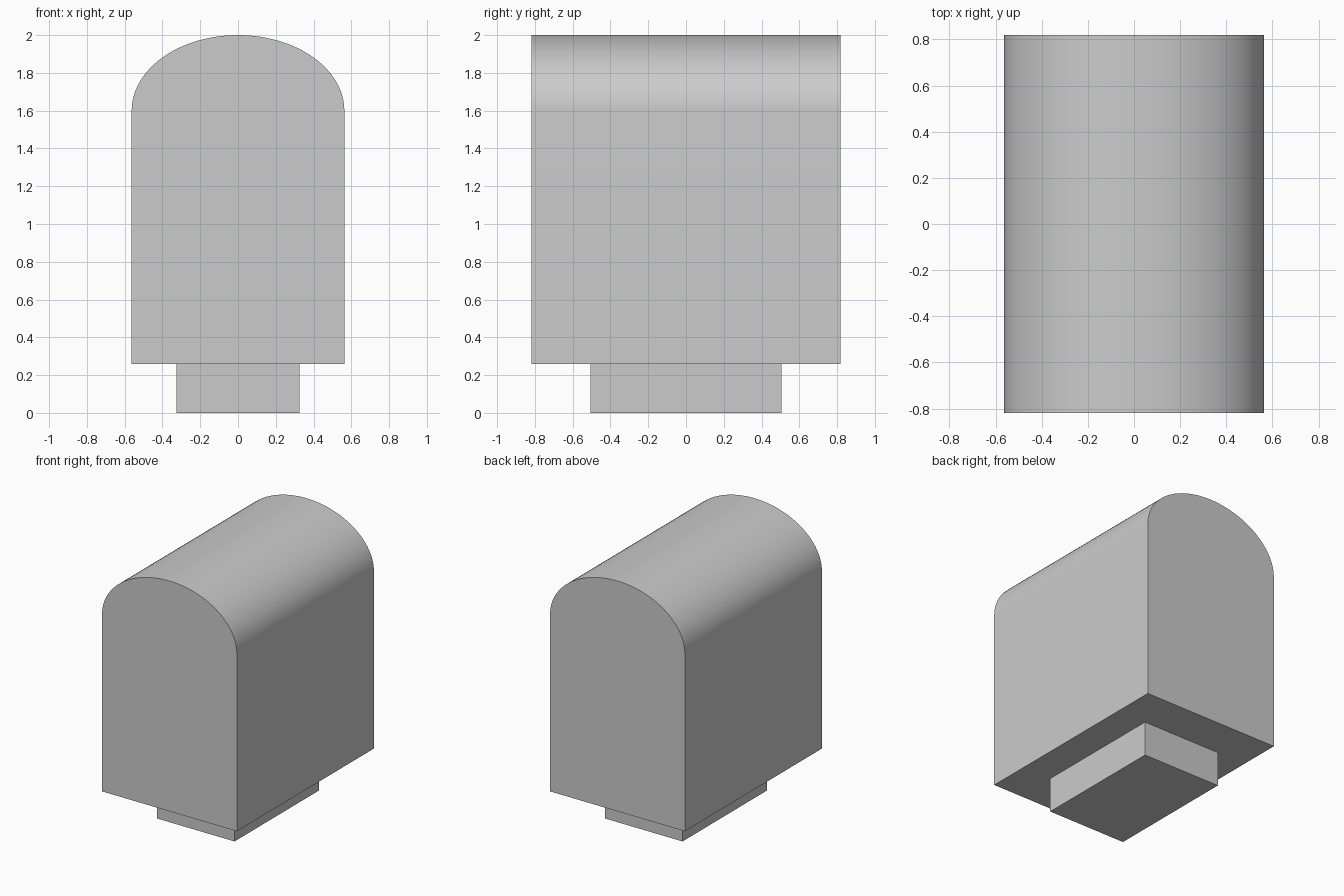
import bpy, bmesh
from math import cos, sin, pi, radians

cube = bpy.data.objects.get("Cube")
if cube:
    bpy.data.objects.remove(cube, do_unlink=True)

HALF_W, HALF_D = 0.563, 0.818
BODY_Z, SPRING_Z, TOP_Z = 0.26, 1.6, 2.0
ARCH_STEPS = 48


def extruded(name, profile, half_depth):
    """Extrude an x-z profile from front to back."""
    bm = bmesh.new()
    face = bm.faces.new([bm.verts.new((x, -half_depth, z)) for x, z in profile])
    swept = bmesh.ops.extrude_face_region(bm, geom=[face])["geom"]
    bmesh.ops.translate(bm, vec=(0, 2 * half_depth, 0),
                        verts=[v for v in swept if isinstance(v, bmesh.types.BMVert)])
    bmesh.ops.recalc_face_normals(bm, faces=bm.faces)
    mesh = bpy.data.meshes.new(name)
    bm.to_mesh(mesh)
    bm.free()
    obj = bpy.data.objects.new(name, mesh)
    bpy.context.collection.objects.link(obj)
    return obj


# Body: straight walls under a half-ellipse roof
arch = [(HALF_W * cos(pi * i / ARCH_STEPS),
         SPRING_Z + (TOP_Z - SPRING_Z) * sin(pi * i / ARCH_STEPS))
        for i in range(ARCH_STEPS + 1)]
body = extruded("arched_body",
                [(-HALF_W, BODY_Z), (HALF_W, BODY_Z)] + arch, HALF_D)

# Base: narrower plinth block
w = 0.325
base = extruded("base_block", [(-w, 0), (w, 0), (w, BODY_Z), (-w, BODY_Z)], 0.505)

# Smooth roof with crisp edges
bpy.ops.object.select_all(action="DESELECT")
body.select_set(True)
bpy.context.view_layer.objects.active = body
bpy.ops.object.shade_smooth_by_angle(angle=radians(30))
